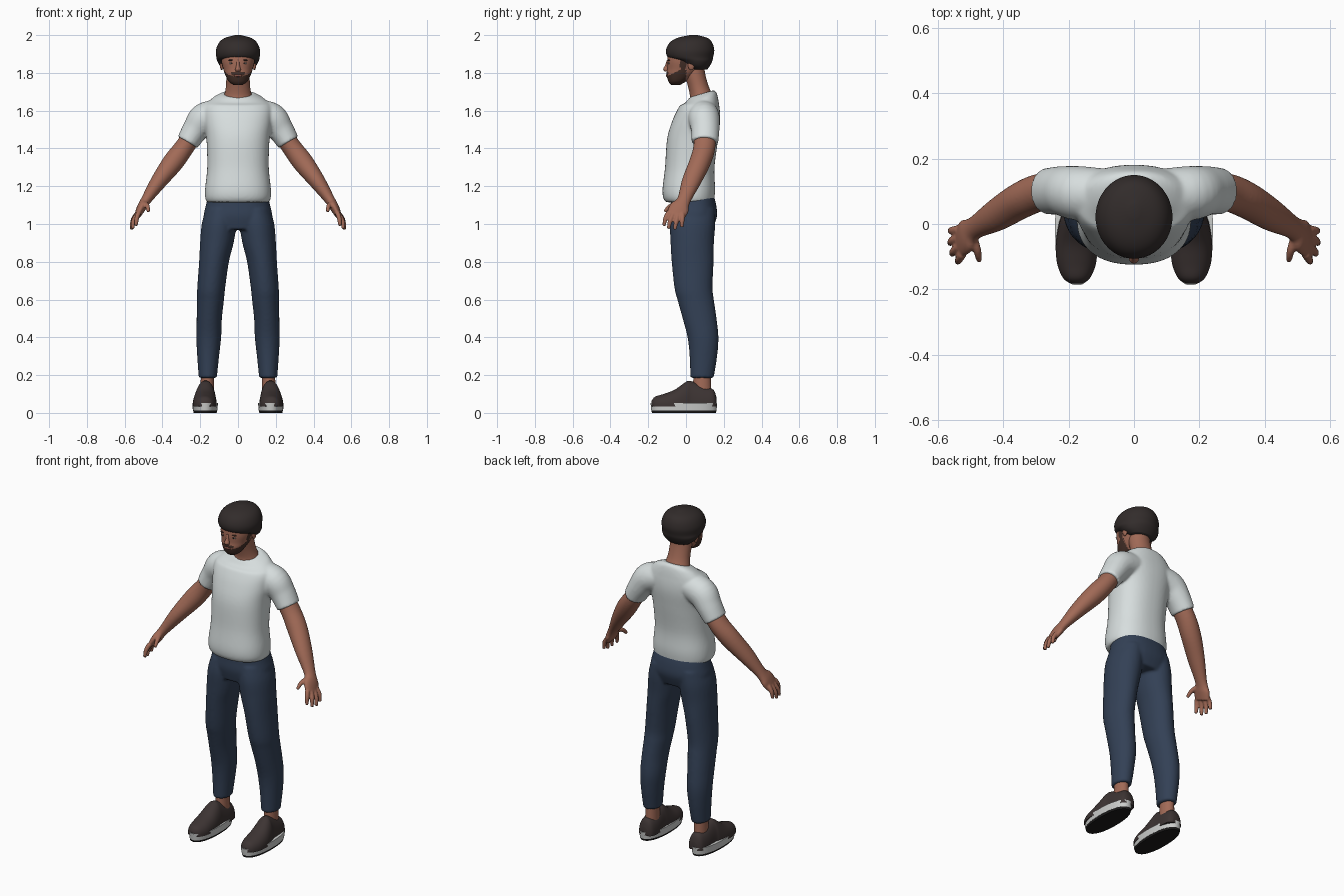
import bpy, bmesh, math
from mathutils import Vector

if "Cube" in bpy.data.objects:
    bpy.data.objects.remove(bpy.data.objects["Cube"])

X, Y, Z = Vector((1, 0, 0)), Vector((0, 1, 0)), Vector((0, 0, 1))


def material(name, rgb):
    m = bpy.data.materials.new(name)
    m.diffuse_color = (*rgb, 1)
    m.use_nodes = True
    m.node_tree.nodes["Principled BSDF"].inputs["Base Color"].default_value = m.diffuse_color
    return m


SKIN = material("skin", (0.36, 0.145, 0.095))
SHIRT = material("shirt_white", (0.68, 0.73, 0.73))
DENIM = material("denim_blue", (0.033, 0.052, 0.092))
HAIR = material("hair_dark", (0.032, 0.025, 0.024))
BEARD = material("beard_brown", (0.06, 0.03, 0.022))
LIPS = material("lips", (0.24, 0.085, 0.065))
EYE = material("eye_white", (0.45, 0.38, 0.35))
SHOE = material("shoe_brown", (0.046, 0.034, 0.033))
SOLE = material("sole_white", (0.6, 0.61, 0.6))
RUBBER = material("rubber_black", (0.012, 0.011, 0.011))


def resample(st, steps):
    """Catmull-Rom interpolation of (x, y, z, radius1, radius2) stations."""
    out = []
    for i in range(len(st) - 1):
        a, b = st[max(i - 1, 0)], st[i]
        c, d = st[i + 1], st[min(i + 2, len(st) - 1)]
        for k in range(steps):
            t = k / steps
            out.append([0.5 * (2 * q + (r - p) * t + (2 * p - 5 * q + 4 * r - s) * t * t
                               + (3 * q - p - 3 * r + s) * t ** 3)
                        for p, q, r, s in zip(a, b, c, d)])
    return out + [list(st[-1])]


def loft(bm, stations, axes=None, side=1, seg=28, steps=5, power=2.0):
    """Skin superellipse rings; rings face along the path unless axes are fixed."""
    st = resample(stations, steps)
    pts = [Vector(s[:3]) for s in st]
    rings = []
    for i, s in enumerate(st):
        if axes:
            u, v = axes
        else:
            t = (pts[min(i + 1, len(st) - 1)] - pts[max(i - 1, 0)]).normalized()
            v = (Y - t * t.dot(Y)).normalized()
            u = t.cross(v)
        ring = []
        for k in range(seg):
            a = math.tau * (k + 0.5) / seg
            c, d = math.cos(a), math.sin(a)
            p = (pts[i] + u * (s[3] * math.copysign(abs(c) ** (2 / power), c))
                 + v * (s[4] * math.copysign(abs(d) ** (2 / power), d)))
            ring.append(bm.verts.new((p.x * side, p.y, p.z)))
        rings.append(ring)
    for r, q in zip(rings, rings[1:]):
        for k in range(seg):
            j = (k + 1) % seg
            bm.faces.new((r[k], r[j], q[j], q[k]))
    bm.faces.new(rings[0])
    bm.faces.new(rings[-1])


def finish(name, bm, mats, voxel=0, smooth=0, mirror=False, angle=50):
    bmesh.ops.recalc_face_normals(bm, faces=bm.faces)
    me = bpy.data.meshes.new(name)
    bm.to_mesh(me)
    bm.free()
    for m in mats:
        me.materials.append(m)
    me.shade_smooth()
    me.set_sharp_from_angle(angle=math.radians(angle))
    ob = bpy.data.objects.new(name, me)
    bpy.context.collection.objects.link(ob)
    if voxel:
        r = ob.modifiers.new("merge", 'REMESH')
        r.mode, r.voxel_size, r.use_smooth_shade = 'VOXEL', voxel, True
    if smooth:
        s = ob.modifiers.new("soften", 'SMOOTH')
        s.factor, s.iterations = 0.5, smooth
    if mirror:
        ob.modifiers.new("mirror", 'MIRROR')
    return ob


def simple(name, stations, mat, **kw):
    fin = {k: kw.pop(k) for k in ("mirror", "angle") if k in kw}
    bm = bmesh.new()
    loft(bm, stations, **kw)
    return finish(name, bm, [mat], **fin)


def ellipsoid(name, loc, size, mat, mirror=False):
    bm = bmesh.new()
    bmesh.ops.create_uvsphere(bm, u_segments=20, v_segments=12, radius=1)
    for v in bm.verts:
        v.co = Vector(c * s + o for c, s, o in zip(v.co, size, loc))
    return finish(name, bm, [mat], mirror=mirror)


# T-shirt: torso and two sleeves merged
bm = bmesh.new()
loft(bm, [(0, .02, 1.115, .165, .127), (0, .015, 1.14, .174, .136), (0, .015, 1.19, .174, .139),
          (0, .02, 1.3, .163, .131), (0, .035, 1.45, .167, .135), (0, .055, 1.55, .18, .126),
          (0, .07, 1.62, .18, .107), (0, .08, 1.665, .135, .085), (0, .085, 1.69, .085, .065)],
     axes=(X, Y), seg=48, power=2.3)
for v in bm.verts:
    if v.co.z > 1.63:
        v.co.z += (v.co.y - .085) * .3 * min(1, (v.co.z - 1.63) / .04)
for side in (1, -1):
    loft(bm, [(.09, .09, 1.585, .075, .08), (.175, .095, 1.56, .083, .083),
              (.225, .102, 1.5, .07, .075), (.267, .1, 1.432, .06, .071)], side=side)
finish("t_shirt", bm, [SHIRT], voxel=.008, smooth=5)

# Trousers: hips and two legs merged
bm = bmesh.new()
loft(bm, [(0, .035, 1.15, .158, .112), (0, .04, 1.1, .17, .12), (0, .04, 1.04, .182, .124),
          (0, .035, .97, .17, .105)], axes=(X, Y), seg=40, power=2.3)
for side in (1, -1):
    loft(bm, [(.09, .04, 1.08, .08, .112), (.1, .035, 1, .092, .12), (.112, .033, .9, .089, .115),
              (.127, .035, .8, .079, .111), (.142, .04, .66, .074, .101), (.146, .053, .59, .071, .096),
              (.152, .072, .5, .067, .09), (.155, .09, .4, .066, .082), (.158, .092, .3, .058, .073),
              (.16, .085, .185, .048, .062)], axes=(X, Y), side=side)
finish("trousers", bm, [DENIM], voxel=.008, smooth=4)

# Arms with hands
bm = bmesh.new()
loft(bm, [(.22, .1, 1.5, .05, .058), (.285, .097, 1.405, .052, .058), (.345, .073, 1.325, .055, .056),
          (.42, .028, 1.225, .043, .05), (.488, -.012, 1.125, .027, .036),
          (.512, -.035, 1.085, .024, .053), (.532, -.055, 1.045, .017, .05)])
fingers = [((.526, -.092, 1.06), (.536, -.108, 1.03), (.54, -.117, .99)),
           ((.535, -.069, 1.05), (.553, -.084, 1.015), (.557, -.093, .975)),
           ((.539, -.044, 1.045), (.558, -.052, 1.01), (.563, -.06, .97)),
           ((.538, -.018, 1.05), (.557, -.02, 1.02), (.562, -.022, .983)),
           ((.495, -.035, 1.11), (.48, -.082, 1.095), (.474, -.113, 1.065))]
for f in fingers:
    loft(bm, [(*p, r, r) for p, r in zip(f, (.014, .0125, .009))], seg=12)
finish("arms", bm, [SKIN], voxel=.005, smooth=3, mirror=True)

# Neck
simple("neck", [(0, .085, 1.645, .088, .07), (0, .082, 1.68, .074, .062), (0, .065, 1.73, .064, .055),
                (0, .045, 1.8, .062, .056), (0, .04, 1.86, .06, .056)], SKIN, axes=(X, Y))

# Head, with the beard set by height and direction
bm = bmesh.new()
loft(bm, [(0, -.055, 1.737, .026, .025), (0, -.046, 1.755, .05, .047), (0, -.026, 1.79, .068, .077),
          (0, -.01, 1.82, .078, .09), (0, 0, 1.86, .088, .1), (0, .02, 1.9, .092, .115),
          (0, .02, 1.95, .08, .1)], axes=(X, Y), seg=56, steps=8, power=2.15)
for f in bm.faces:
    c = f.calc_center_median()
    jaw = c.y < 0 and c.z < 1.782 + (c.y + .1) * .5
    sideburn = -.03 < c.y < 0 and c.z < 1.88
    moustache = c.y < -.07 and abs(c.x) < .036 and 1.79 < c.z < 1.803
    f.material_index = int(jaw or sideburn or moustache)
finish("head", bm, [SKIN, BEARD])

# Facial features
simple("nose", [(0, -.094, 1.868, .007, .007), (0, -.1, 1.84, .009, .011), (0, -.106, 1.82, .015, .015),
                (0, -.102, 1.808, .012, .012)], SKIN, axes=(X, Y), seg=16)
ellipsoid("lips", (0, -.1, 1.786), (.023, .006, .007), LIPS)
ellipsoid("eyes", (.034, -.088, 1.851), (.013, .007, .005), EYE, True)
ellipsoid("pupils", (.034, -.0935, 1.851), (.0045, .003, .0045), HAIR, True)
ellipsoid("eyebrows", (.035, -.09, 1.867), (.019, .007, .0035), BEARD, True)
ellipsoid("ears", (.087, .028, 1.842), (.009, .018, .028), SKIN, True)

# Hair cap, higher at the fringe than at the nape
simple("hair", [(0, .068, 1.818, .072, .045), (0, .057, 1.838, .096, .07), (0, .045, 1.862, .11, .094),
                (0, .024, 1.883, .115, .12), (0, .022, 1.92, .117, .128), (0, .026, 1.96, .101, .113),
                (0, .034, 1.985, .07, .08), (0, .04, 2, .015, .02)],
       HAIR, axes=(X, Y), seg=40, angle=80)

# Ankles
simple("ankles", [(.163, .085, .09, .037, .05), (.162, .085, .22, .034, .045)], SKIN,
       axes=(X, Y), mirror=True)

# Shoe uppers, flattened on the sole
bm = bmesh.new()
loft(bm, [(.176, -.183, .04, .018, .022), (.176, -.165, .04, .042, .045), (.176, -.12, .04, .06, .06),
          (.176, -.06, .04, .064, .083), (.173, 0, .04, .058, .125), (.17, .03, .04, .053, .128),
          (.167, .1, .04, .053, .1), (.166, .145, .04, .045, .083), (.166, .162, .04, .025, .04)],
     axes=(X, Z), power=2.2)
for v in bm.verts:
    v.co.z = max(v.co.z, .035)
finish("shoe_uppers", bm, [SHOE], mirror=True)

# Soles: white sidewall over a black tread
for name, z0, z1, mat, grow in (("sole_sidewalls", .012, .052, SOLE, 0), ("sole_treads", 0, .0125, RUBBER, -.004)):
    simple(name, [(.174, -.011, z0, .065 + grow, .173 + grow), (.174, -.011, z1, .068 + grow, .177 + grow)],
           mat, axes=(X, Y), seg=40, steps=2, power=2.25, mirror=True)
